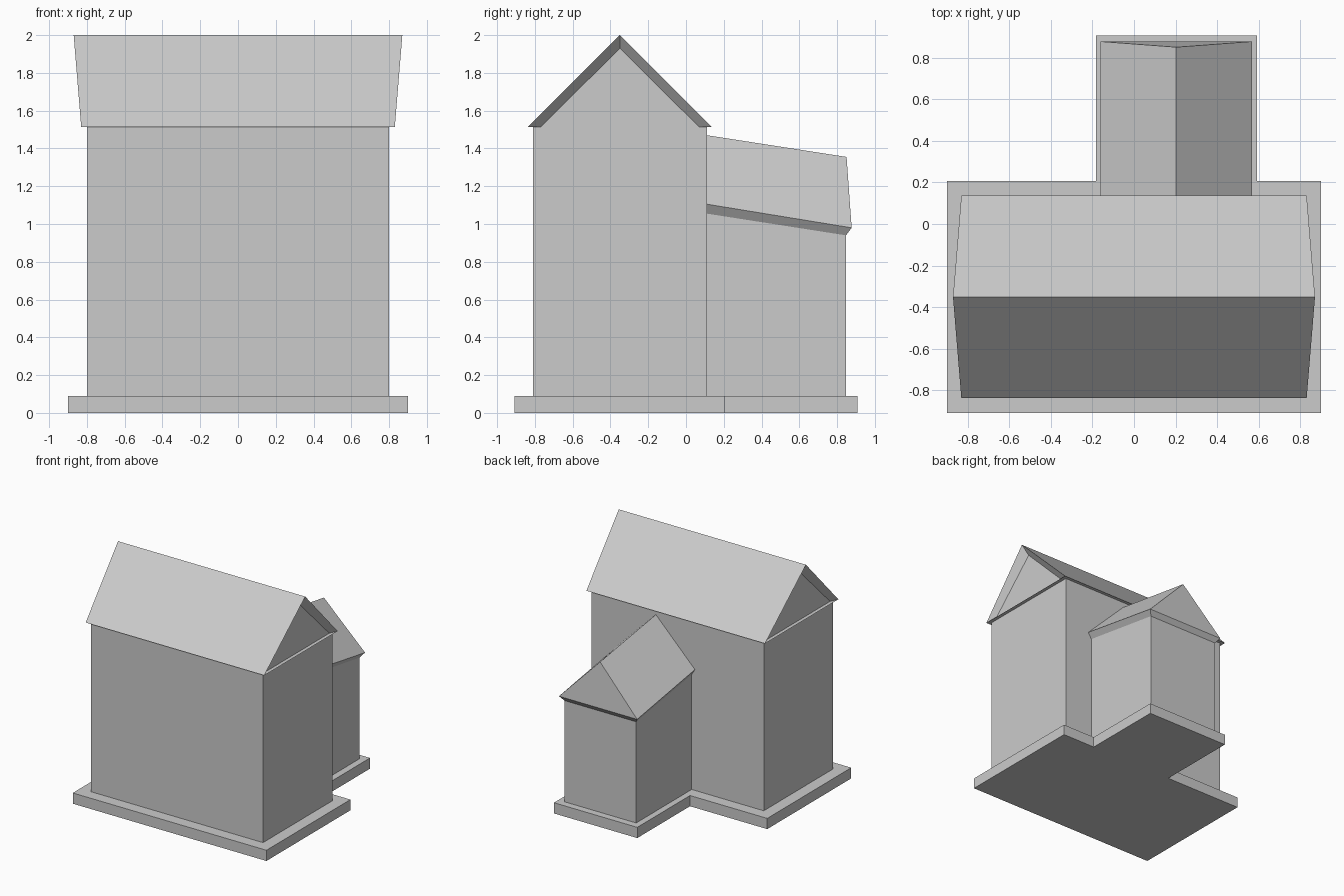
import bpy
import bmesh

cube = bpy.data.objects.get("Cube")
if cube:
    bpy.data.objects.remove(cube, do_unlink=True)

grey = bpy.data.materials.new("plain grey")
grey.use_nodes = True
COLOUR = (0.6, 0.6, 0.6, 1)
grey.diffuse_color = COLOUR
for node in grey.node_tree.nodes:
    if node.type == "BSDF_PRINCIPLED":
        node.inputs["Base Color"].default_value = COLOUR


def loft(name, rings, cap_end=True):
    """Join rings of matching points into a flat-faced solid."""
    bm = bmesh.new()
    loops = [[bm.verts.new(p) for p in ring] for ring in rings]
    count = len(rings[0])
    for a, b in zip(loops, loops[1:]):
        for i in range(count):
            j = (i + 1) % count
            bm.faces.new((a[i], a[j], b[j], b[i]))
    bm.faces.new(loops[0][::-1])
    if cap_end:
        bm.faces.new(loops[-1])
    bmesh.ops.remove_doubles(bm, verts=bm.verts[:], dist=0.0001)
    bmesh.ops.recalc_face_normals(bm, faces=bm.faces[:])
    mesh = bpy.data.meshes.new(name)
    bm.to_mesh(mesh)
    bm.free()
    mesh.materials.append(grey)
    obj = bpy.data.objects.new(name, mesh)
    bpy.context.collection.objects.link(obj)
    return obj


def outline(points, z):
    return [(x, y, z) for x, y in points]


def rect(x0, x1, y0, y1):
    return [(x0, y0), (x1, y0), (x1, y1), (x0, y1)]


# Foundation slab following both wings
BASE_TOP = 0.09
plan = [(-0.9, -0.908), (0.9, -0.908), (0.9, 0.207), (0.592, 0.207),
        (0.592, 0.907), (-0.182, 0.907), (-0.182, 0.207), (-0.9, 0.207)]
loft("foundation", [outline(plan, 0), outline(plan, BASE_TOP)])

# Main house walls
EAVE = 1.513
BACK = 0.11
walls = rect(-0.8, 0.8, -0.81, BACK)
loft("main_walls", [outline(walls, BASE_TOP), outline(walls, EAVE)])


# Main roof: the ends flare out to the ridge, with the gables set back
def gable(side, eave_x, ridge_x, half_depth, ridge_z):
    mid = -0.35
    return [(side * eave_x, mid - half_depth, EAVE),
            (side * eave_x, mid + half_depth, EAVE),
            (side * ridge_x, mid, ridge_z)]


inner = (0.8, 0.8, 0.42, 1.93)
outer = (0.83, 0.87, 0.487, 2.0)
loft("main_roof", [gable(-1, *inner), gable(-1, *outer),
                   gable(1, *outer), gable(1, *inner)])


# Rear wing: its wall tops and roof fall gently to the back
def sloped(points, front_z, back_z):
    return [(x, y, front_z if y <= BACK else back_z) for x, y in points]


wing = rect(-0.13, 0.535, BACK, 0.847)
eaves = rect(-0.16, 0.567, BACK, 0.877)
ridge = rect(0.203, 0.203, BACK, 0.85)
wall_top = sloped(wing, 1.055, 0.94)
loft("rear_wing_walls", [outline(wing, BASE_TOP), wall_top])
loft("rear_wing_roof", [wall_top, sloped(eaves, 1.105, 0.98),
                        sloped(ridge, 1.47, 1.355)], cap_end=False)
